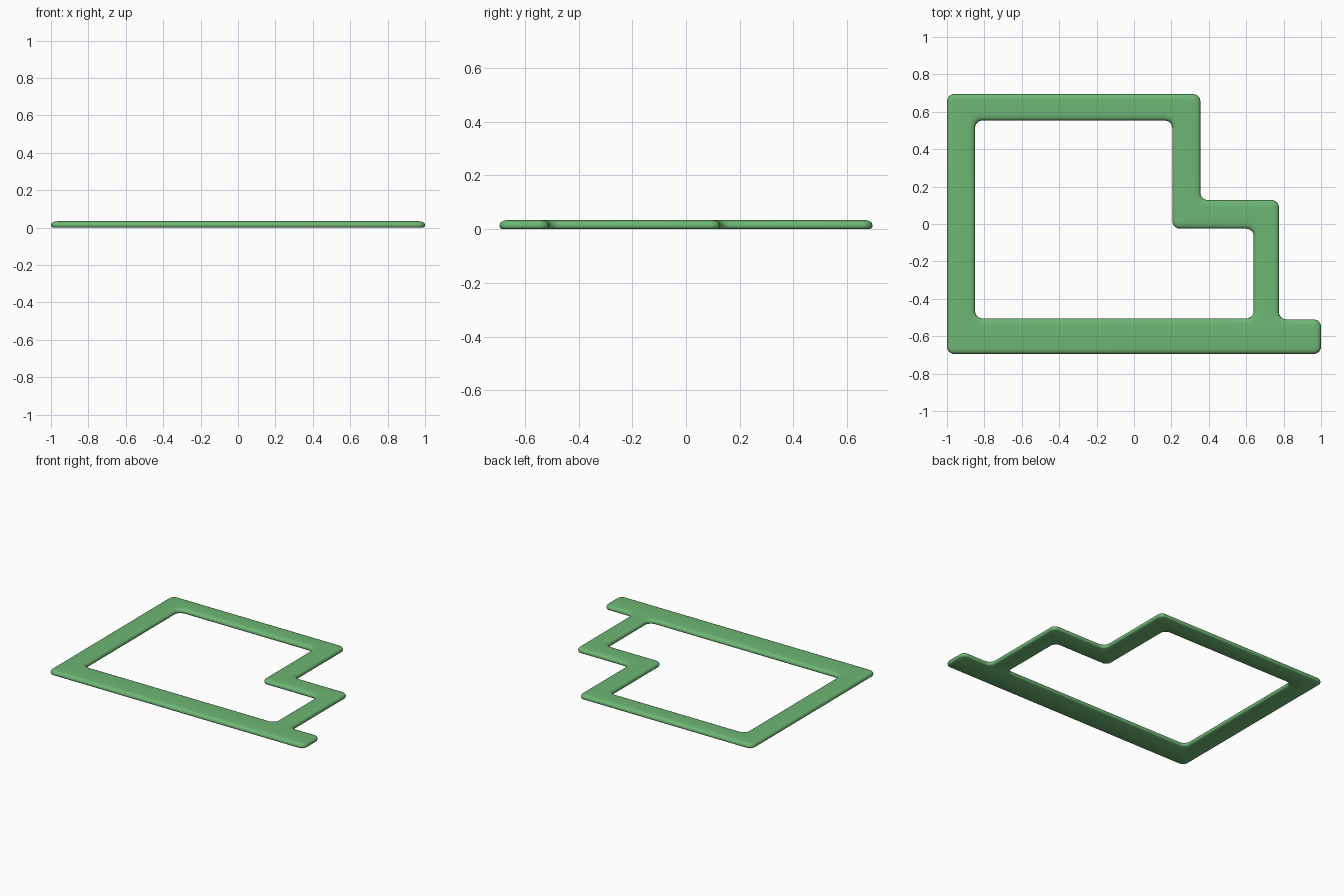
import bpy, bmesh, math
from mathutils import Vector

if "Cube" in bpy.data.objects:
    bpy.data.objects.remove(bpy.data.objects["Cube"])

# Plan outlines, both with the solid on the left-hand side of travel
OUTER = [(-1, -.695), (1, -.695), (1, -.51), (.775, -.51),
         (.775, .128), (.355, .128), (.355, .695), (-1, .695)]
INNER = [(-.85, -.505), (-.85, .553), (.205, .553), (.205, -.025),
         (.64, -.025), (.64, -.505)]
# Edge section: (distance in from outline, height), flat base and soft crown
SECTION = [(.010, 0), (.003, .004), (0, .012), (.002, .020), (.007, .027),
           (.015, .031), (.025, .033), (.036, .034)]
RADIUS, STEPS = .04, 6


def rounded_loop(points, inset):
    """Outline moved into the solid by inset, with every corner rounded."""
    result, n = [], len(points)
    for i in range(n):
        p = Vector(points[i])
        a = (p - Vector(points[i - 1])).normalized()
        b = (Vector(points[(i + 1) % n]) - p).normalized()
        turn = 1 if a.x * b.y - a.y * b.x > 0 else -1
        corner = p + inset * turn * (b - a)
        r = max(RADIUS - turn * inset, .003)
        centre = corner + r * (b - a)
        for k in range(STEPS + 1):
            t = k / STEPS * math.pi / 2
            result.append(centre - r * b * math.cos(t) + r * a * math.sin(t))
    return result


bm = bmesh.new()
caps = {0: [], len(SECTION) - 1: []}
for outline in (OUTER, INNER):
    rings = [[bm.verts.new((p.x, p.y, z)) for p in rounded_loop(outline, d)]
             for d, z in SECTION]
    n = len(rings[0])
    for low, high in zip(rings, rings[1:]):
        for i in range(n):
            j = (i + 1) % n
            bm.faces.new((low[i], low[j], high[j], high[i]))
    for level in caps:
        ring = rings[level]
        caps[level] += [bm.edges.get((ring[i], ring[(i + 1) % n])) for i in range(n)]

# Flat top and bottom between the two outlines
for edges in caps.values():
    bmesh.ops.triangle_fill(bm, edges=edges, use_beauty=True)
bmesh.ops.recalc_face_normals(bm, faces=bm.faces)

mesh = bpy.data.meshes.new("stepped_frame")
bm.to_mesh(mesh)
bm.free()
frame = bpy.data.objects.new("stepped_frame", mesh)
bpy.context.collection.objects.link(frame)

green = bpy.data.materials.new("leaf green")
green.diffuse_color = (.155, .47, .175, 1)
green.use_nodes = True
green.node_tree.nodes["Principled BSDF"].inputs["Base Color"].default_value = green.diffuse_color
mesh.materials.append(green)

bpy.context.view_layer.objects.active = frame
frame.select_set(True)
bpy.ops.object.shade_smooth_by_angle(angle=math.radians(40))
